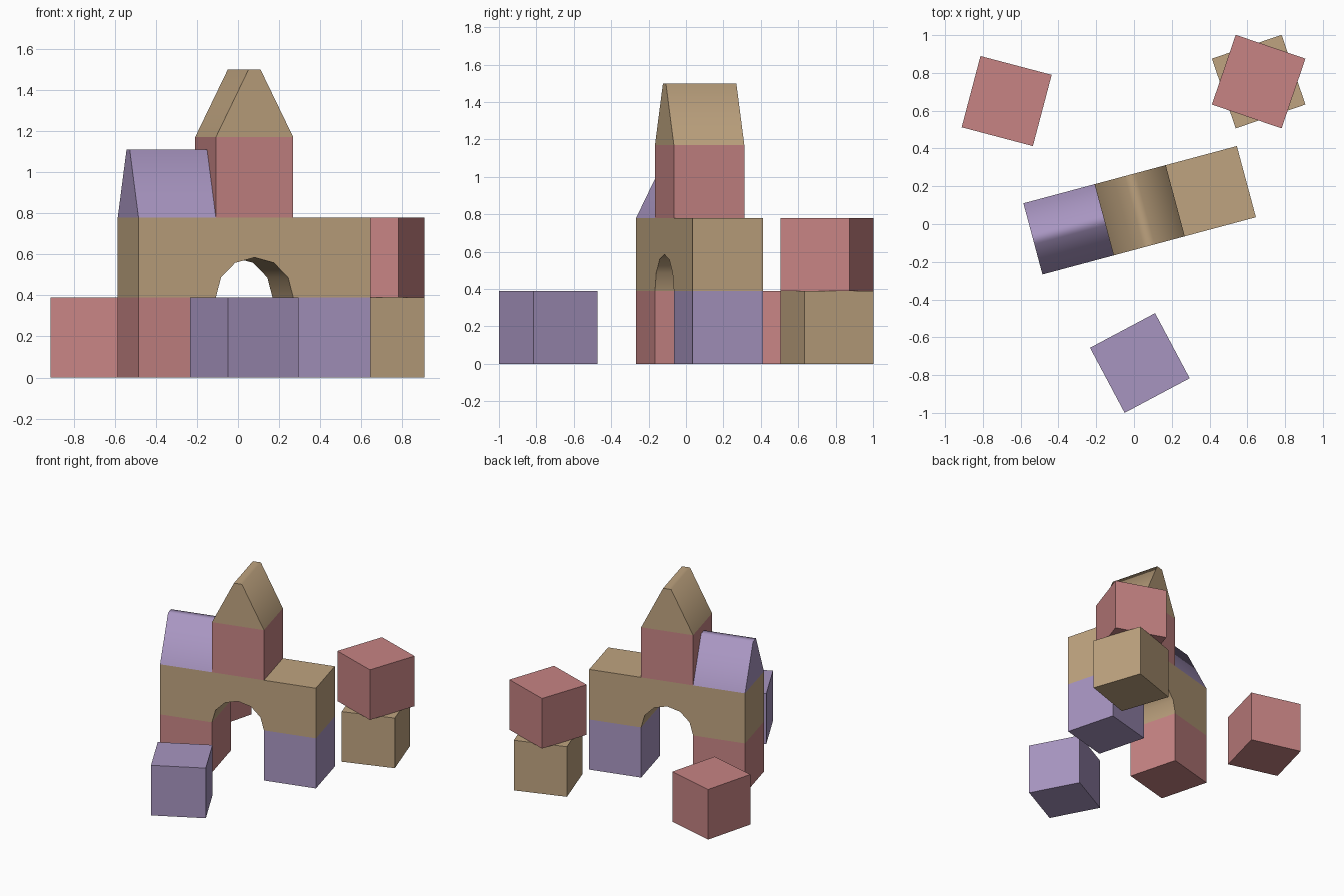
import bpy
import bmesh
from math import cos, sin, pi, radians
from mathutils import Matrix, Vector

default = bpy.data.objects.get("Cube")
if default:
    bpy.data.objects.remove(default, do_unlink=True)

S = 0.39              # edge of one toy block
H = S / 2
ROOF = 0.33           # roof height
TURN = radians(15)    # heading of the gateway


def make_material(name, rgb):
    mat = bpy.data.materials.new(name)
    mat.use_nodes = True
    mat.diffuse_color = (*rgb, 1)
    bsdf = next(n for n in mat.node_tree.nodes if n.type == 'BSDF_PRINCIPLED')
    bsdf.inputs["Base Color"].default_value = (*rgb, 1)
    return mat


PINK = make_material("dusty_pink", (0.57, 0.23, 0.23))
PURPLE = make_material("soft_purple", (0.39, 0.30, 0.53))
TAN = make_material("wood_tan", (0.52, 0.37, 0.215))


def prism(name, profile, mat, x, y, z, angle, smooth=30):
    """Extrude an x-z profile one block deep along y, then place and turn it."""
    bm = bmesh.new()
    face = bm.faces.new([bm.verts.new((px, -H, pz)) for px, pz in profile])
    side = bmesh.ops.extrude_face_region(bm, geom=[face])
    moved = [v for v in side["geom"] if isinstance(v, bmesh.types.BMVert)]
    bmesh.ops.translate(bm, verts=moved, vec=(0, S, 0))
    bmesh.ops.recalc_face_normals(bm, faces=bm.faces)
    mesh = bpy.data.meshes.new(name)
    bm.to_mesh(mesh)
    bm.free()
    mesh.materials.append(mat)
    mesh.shade_smooth()
    mesh.set_sharp_from_angle(angle=radians(smooth))
    obj = bpy.data.objects.new(name, mesh)
    obj.location = (x, y, z)
    obj.rotation_euler.z = angle
    bpy.context.collection.objects.link(obj)
    return obj


# Profiles: square block, blunt-topped roof, bridge with a half-round opening
square = [(-H, 0), (H, 0), (H, S), (-H, S)]
gable = [(-H, 0), (H, 0), (0.03, ROOF), (-0.03, ROOF)]
arch = [(H * cos(pi * i / 6), H * sin(pi * i / 6)) for i in range(6, -1, -1)]
bridge = [(-3 * H, 0)] + arch + [(3 * H, 0), (3 * H, S), (-3 * H, S)]

# Gateway, stacked along its own turned axis
center = Vector((0.03, 0.073, 0))
along = Matrix.Rotation(TURN, 3, 'Z') @ Vector((S, 0, 0))
left, right = center + along, center - along
prism("left_pillar", square, PURPLE, left.x, left.y, 0, TURN)
prism("right_pillar", square, PINK, right.x, right.y, 0, TURN)
prism("arch_bridge", bridge, TAN, center.x, center.y, S, TURN, 45)
prism("tower_block", square, PINK, center.x, center.y, 2 * S, TURN)
prism("tower_roof", gable, TAN, center.x, center.y, 3 * S, TURN, 75)
prism("side_roof", gable, PURPLE, right.x, right.y, 2 * S, TURN + pi / 2, 75)

# Loose blocks scattered around the gateway
prism("front_block", square, PURPLE, 0.031, -0.736, 0, radians(28))
prism("back_right_block", square, PINK, -0.674, 0.651, 0, radians(-14.8))
prism("back_left_lower_block", square, TAN, 0.66, 0.754, 0, radians(18.9))
prism("back_left_upper_block", square, PINK, 0.66, 0.754, S, radians(-18.9))
